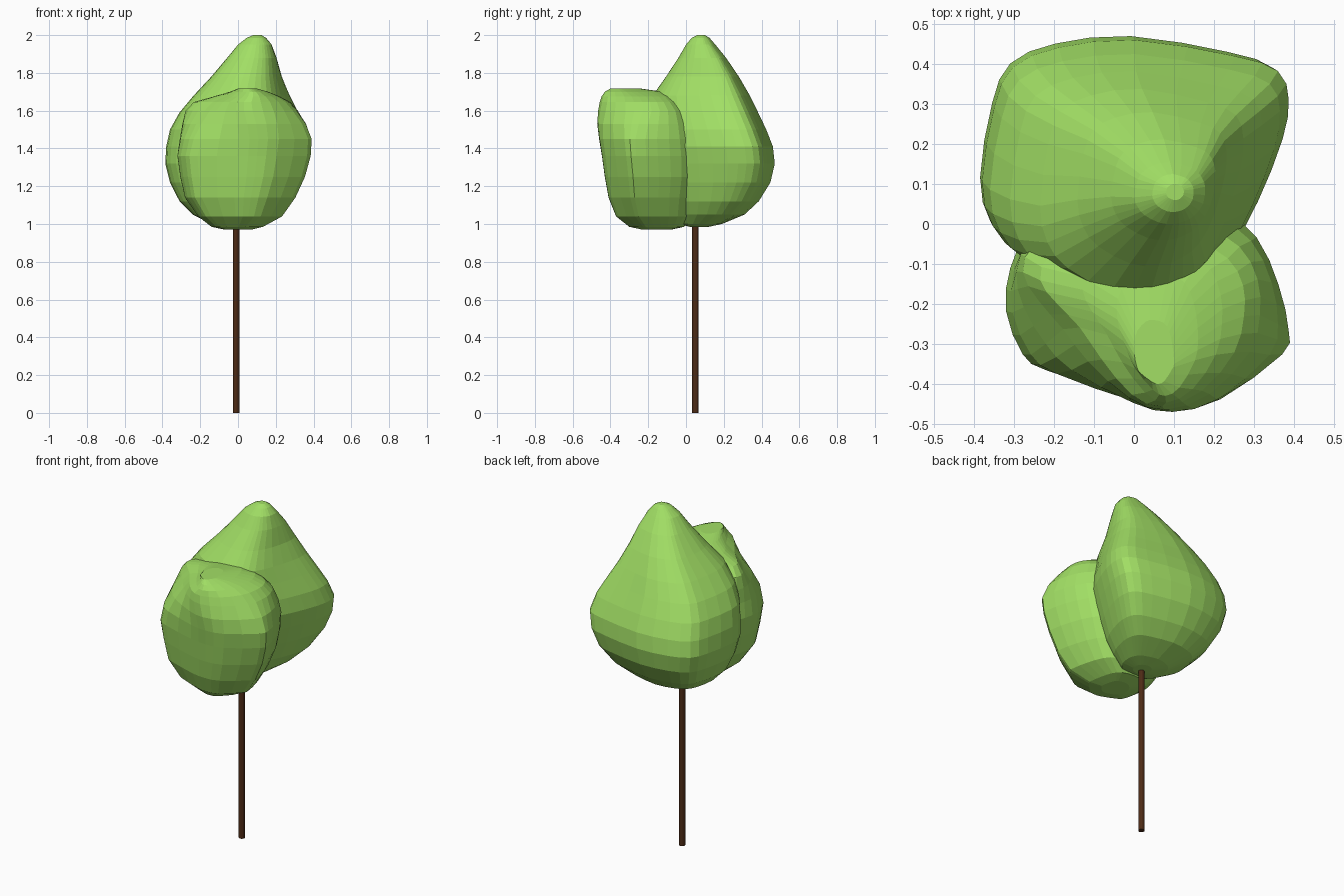
import bpy, bmesh
from mathutils import Vector


def material(name, rgb):
    m = bpy.data.materials.new(name)
    m.diffuse_color = (*rgb, 1)
    return m


def refine(pts):
    """Double a closed outline with Catmull-Rom midpoints."""
    out, n = [], len(pts)
    for i in range(n):
        a, b, c, d = (pts[(i + k) % n] for k in (-1, 0, 1, 2))
        out += [b, (b + c) * 0.5625 - (a + d) * 0.0625]
    return out


def lobe(name, shape_a, shape_b, rings, mat):
    """Loft rings (z, x0, x1, y0, y1, blend); outlines are in a -1..1 box."""
    bm = bmesh.new()
    loops = []
    for z, x0, x1, y0, y1, t in rings:
        pts = refine([a.lerp(b, t) for a, b in zip(shape_a, shape_b)])
        loops.append([bm.verts.new(((x0 + x1) / 2 + p.x * (x1 - x0) / 2,
                                    (y0 + y1) / 2 + p.y * (y1 - y0) / 2, z)) for p in pts])
    n = len(loops[0])
    for lo, hi in zip(loops, loops[1:]):
        for i in range(n):
            j = (i + 1) % n
            bm.faces.new((lo[i], lo[j], hi[j], hi[i]))
    bm.faces.new(loops[0][::-1])
    bm.faces.new(loops[-1])
    bmesh.ops.recalc_face_normals(bm, faces=bm.faces[:])
    me = bpy.data.meshes.new(name)
    bm.to_mesh(me)
    bm.free()
    me.materials.append(mat)
    ob = bpy.data.objects.new(name, me)
    bpy.context.collection.objects.link(ob)
    return ob


leaf = material("leaf_green", (0.36, 0.74, 0.13))
bark = material("bark_brown", (0.075, 0.024, 0.008))

# Tall back lobe: skewed square section easing into round tip and base
square = [Vector(p) for p in (
    (1, .52), (.93, .75), (.65, .87), (0, 1), (-.5, .94), (-.8, .78), (-.92, .46), (-1, -.14),
    (-.93, -.5), (-.73, -.75), (-.3, -.97), (.08, -1), (.4, -.88), (.62, -.68), (.8, -.3), (.96, .2))]
lobe("back_foliage", square, [p.normalized() for p in square], [
    (.985, -.05, .05, .02, .12, 1),
    (1.0, -.14, .12, -.04, .19, .8),
    (1.05, -.24, .21, -.07, .31, .4),
    (1.12, -.31, .28, -.10, .385, .2),
    (1.22, -.36, .335, -.13, .447, .05),
    (1.32, -.385, .37, -.15, .47, 0),
    (1.41, -.38, .387, -.16, .46, 0),
    (1.50, -.36, .365, -.17, .425, 0),
    (1.59, -.31, .32, -.18, .382, 0),
    (1.68, -.235, .275, -.175, .338, .05),
    (1.78, -.142, .235, -.105, .28, .2),
    (1.88, -.058, .208, -.04, .212, .5),
    (1.95, .0, .18, 0, .155, .9),
    (1.985, .045, .15, .03, .125, 1),
    (2.0, .08, .125, .06, .10, 1)], leaf)

# Short front lobe: full below, dented on its left shoulder near the top
full = [Vector(p) for p in (
    (1, -.3), (.96, -.5), (.5, -.93), (.2, -1), (-.1, -.95), (-.7, -.7), (-.88, -.54), (-1, -.12),
    (-.97, .3), (-.82, .65), (-.4, .95), (0, 1), (.5, .9), (.76, .63), (.92, .15))]
dented = [Vector(p) for p in (
    (1, .1), (.9, -.35), (.6, -.8), (.2, -1), (-.1, -.85), (-.36, -.42), (-.58, -.02), (-.82, .25),
    (-1, .5), (-.9, .8), (-.4, .98), (0, 1), (.5, .95), (.85, .75), (1, .45))]
lobe("front_foliage", full, dented, [
    (.97, -.07, .07, -.23, -.08, 0),
    (.985, -.14, .13, -.30, -.01, 0),
    (1.04, -.21, .23, -.37, .03, 0),
    (1.14, -.28, .30, -.41, .05, 0),
    (1.25, -.305, .35, -.43, .07, 0),
    (1.36, -.32, .38, -.445, .07, 0),
    (1.45, -.31, .387, -.46, .06, .1),
    (1.53, -.30, .36, -.47, .04, .4),
    (1.60, -.28, .315, -.465, .01, .75),
    (1.645, -.235, .275, -.457, -.03, .9),
    (1.675, -.13, .22, -.447, -.06, .8),
    (1.70, -.045, .16, -.43, -.12, .5),
    (1.717, .0, .10, -.40, -.24, .1)], leaf)

# Slim trunk
bpy.ops.mesh.primitive_cylinder_add(vertices=12, radius=.017, depth=1.08, location=(-.01, .05, .54))
trunk = bpy.context.object
trunk.name = "trunk"
trunk.data.materials.append(bark)
